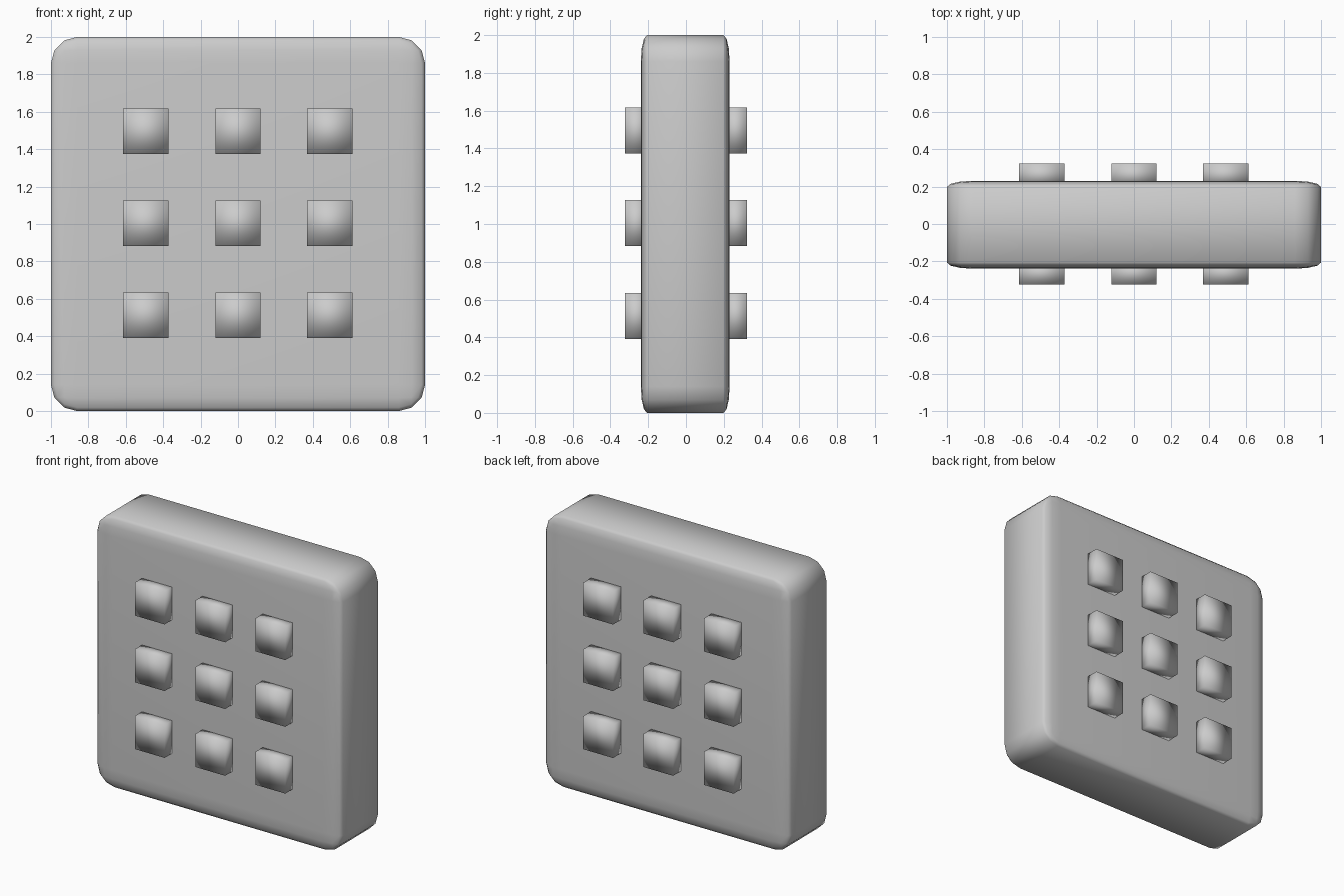
import bpy
import bmesh

if "Cube" in bpy.data.objects:
    bpy.data.objects.remove(bpy.data.objects["Cube"])


def box(name, size, loc, bevel=0.0, segments=3):
    """Smooth-shaded unit cube, optionally bevelled, then stretched to size."""
    bm = bmesh.new()
    bmesh.ops.create_cube(bm, size=2.0)
    if bevel:
        bmesh.ops.bevel(bm, geom=bm.edges[:], offset=bevel, segments=segments,
                        profile=0.5, affect='EDGES', clamp_overlap=True)
    bmesh.ops.scale(bm, vec=[s / 2 for s in size], verts=bm.verts)
    for f in bm.faces:
        f.smooth = True
    mesh = bpy.data.meshes.new(name)
    bm.to_mesh(mesh)
    bm.free()
    obj = bpy.data.objects.new(name, mesh)
    obj.location = loc
    bpy.context.collection.objects.link(obj)
    return obj


# Main slab: cube bevelled before being flattened, so its edges stay elliptical
box("slab", (2.0, 0.47, 2.0), (0, -0.004, 1.0), bevel=0.14, segments=3)

# Three by three raised pads on both the front and back faces
for side, y in (("front", -0.263), ("back", 0.263)):
    for row, z in enumerate((1.496, 1.005, 0.513)):
        for col, x in enumerate((-0.493, 0.0, 0.49)):
            box(f"{side}_pad_{row}_{col}", (0.243, 0.12, 0.243), (x, y, z))
